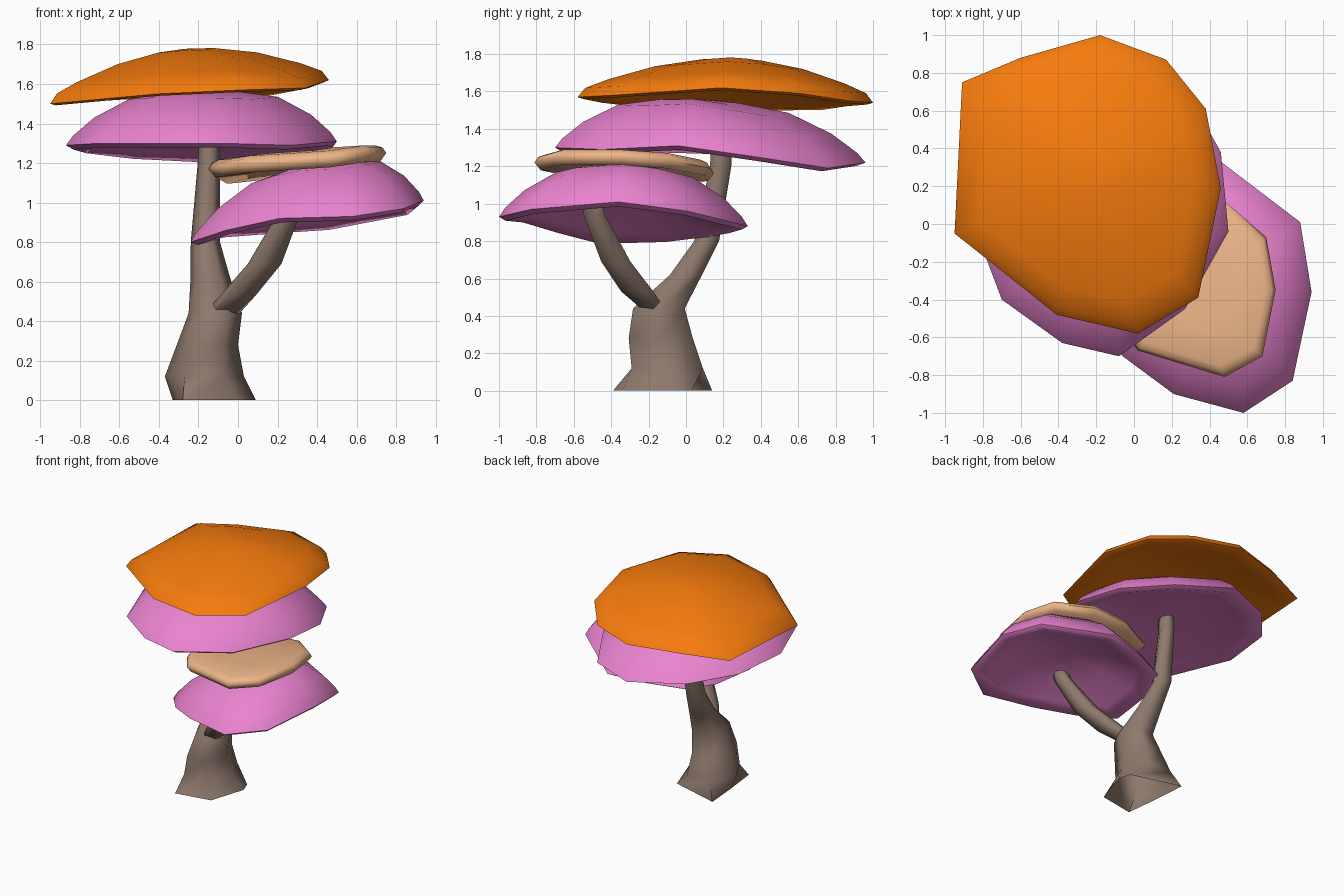
import bpy, bmesh, math

if "Cube" in bpy.data.objects:
    bpy.data.objects.remove(bpy.data.objects["Cube"])


def make_material(name, color):
    m = bpy.data.materials.new(name)
    m.diffuse_color = (*color, 1)
    m.use_nodes = True
    m.node_tree.nodes["Principled BSDF"].inputs["Base Color"].default_value = m.diffuse_color
    return m


def loft(name, rings, start, end, mat, angle):
    """Skin a stack of equal-count rings; close each end that has a tip point."""
    bm = bmesh.new()
    loops = [[bm.verts.new(p) for p in ring] for ring in rings]
    n = len(rings[0])
    for a, b in zip(loops, loops[1:]):
        for i in range(n):
            j = (i + 1) % n
            bm.faces.new((a[i], a[j], b[j], b[i]))
    for loop, tip in ((loops[0], start), (loops[-1], end)):
        if tip is None:
            continue
        t = bm.verts.new(tip)
        for i in range(n):
            bm.faces.new((loop[i], loop[(i + 1) % n], t))
    bmesh.ops.recalc_face_normals(bm, faces=bm.faces)
    me = bpy.data.meshes.new(name)
    bm.to_mesh(me)
    bm.free()
    me.materials.append(mat)
    ob = bpy.data.objects.new(name, me)
    bpy.context.collection.objects.link(ob)
    bpy.ops.object.select_all(action='DESELECT')
    ob.select_set(True)
    bpy.context.view_layer.objects.active = ob
    bpy.ops.object.shade_smooth_by_angle(angle=math.radians(angle))
    return ob


def canopy(name, rim, center, profile, mat):
    """Scale the tilted rim toward its center; profile = (scale, height offset)."""
    cx, cy, cz = center
    rings = [[(cx + s * (x - cx), cy + s * (y - cy), cz + s * (z - cz) + dz)
              for x, y, z in rim] for s, dz in profile[1:-1]]
    loft(name, rings, (cx, cy, cz + profile[0][1]), (cx, cy, cz + profile[-1][1]), mat, 70)


def limb(name, sections, mat, foot=None, sides=6):
    """Tapered limb; sections = (x, y, z, x radius, y radius), foot = ground outline."""
    rings = [[(x + rx * math.cos(math.tau * i / sides),
               y + 1.1 * ry * math.sin(math.tau * i / sides), z)
              for i in range(sides)] for x, y, z, rx, ry in sections]
    if foot:
        rings.insert(0, [(x, y, 0) for x, y in foot])
    loft(name, rings, None if foot else sections[0][:3], sections[-1][:3], mat, 80)


bark = make_material("bark", (0.27, 0.19, 0.15))
orange = make_material("orange_leaf", (0.93, 0.20, 0.004))
pink = make_material("pink_leaf", (0.83, 0.23, 0.63))
peach = make_material("peach_leaf", (0.86, 0.47, 0.25))

# Trunk with its main upright branch, open at the ground
limb("trunk", [(-.17, -.1, .12, .2, .2),
               (-.155, -.135, .28, .155, .18), (-.115, -.145, .44, .135, .145),
               (-.14, 0, .62, .1, .09), (-.165, .11, .8, .074, .07),
               (-.148, .185, 1.2, .056, .06), (-.145, .19, 1.34, .052, .055)], bark,
     foot=[(.09, -.06), (.06, .03), (-.33, .14), (-.31, -.12), (-.28, -.39), (0, -.34)])

# Side branch
limb("side_branch", [(-.1, -.16, .42, .09, .06), (0, -.26, .53, .09, .09),
                     (.135, -.375, .69, .085, .082), (.255, -.49, .94, .058, .06),
                     (.28, -.51, 1.04, .05, .05)], bark)

# Leaf canopies, hollow underneath
dome = [(0, .295), (.25, .285), (.55, .245), (.8, .145), (.95, .05), (1, 0),
        (.95, -.02), (.8, .01), (.5, .08), (0, .12)]
shallow = dome[:-2] + [(.5, .04), (0, .06)]
low_dome = [(0, .228), (.2, .218), (.5, .175), (.8, .1), (.95, .05), (1, 0),
            (.96, -.01), (.8, .01), (.5, .06), (0, .1)]
pad = [(0, .055), (.5, .055), (.88, .045), (.96, .03), (1, 0), (.93, -.04),
       (.5, -.03), (0, -.02)]

canopy("top_canopy",
       [(-.95, -.05, 1.50), (-.41, -.48, 1.55), (.02, -.58, 1.57), (.34, -.39, 1.58),
        (.46, .19, 1.62), (.38, .61, 1.59), (.17, .87, 1.55), (-.18, 1, 1.54),
        (-.6, .88, 1.53), (-.91, .75, 1.51)],
       (-.27, .25, 1.55), low_dome, orange)

canopy("upper_canopy",
       [(-.87, .05, 1.29), (-.7, -.4, 1.3), (-.38, -.63, 1.3), (-.08, -.7, 1.3),
        (.27, -.45, 1.29), (.5, -.04, 1.31), (.46, .38, 1.25), (.25, .76, 1.19),
        (-.15, .96, 1.22), (-.55, .78, 1.24), (-.8, .48, 1.27)],
       (-.16, .05, 1.265), shallow, pink)

canopy("lower_canopy",
       [(.94, -.36, 1.01), (.84, -.83, .97), (.58, -1, .93), (.21, -.9, .92),
        (-.06, -.7, .86), (-.24, -.47, .80), (-.2, -.1, .81), (-.1, .15, .84),
        (.16, .26, .86), (.46, .33, .88), (.88, .01, .96)],
       (.44, -.32, .915), dome, pink)

canopy("small_canopy",
       [(-.15, -.25, 1.17), (-.1, -.5, 1.17), (.02, -.67, 1.19), (.48, -.81, 1.22),
        (.68, -.7, 1.25), (.75, -.35, 1.25), (.7, -.07, 1.23), (.47, .13, 1.19),
        (.2, .15, 1.16), (-.08, .03, 1.13)],
       (.3, -.33, 1.2), pad, peach)
